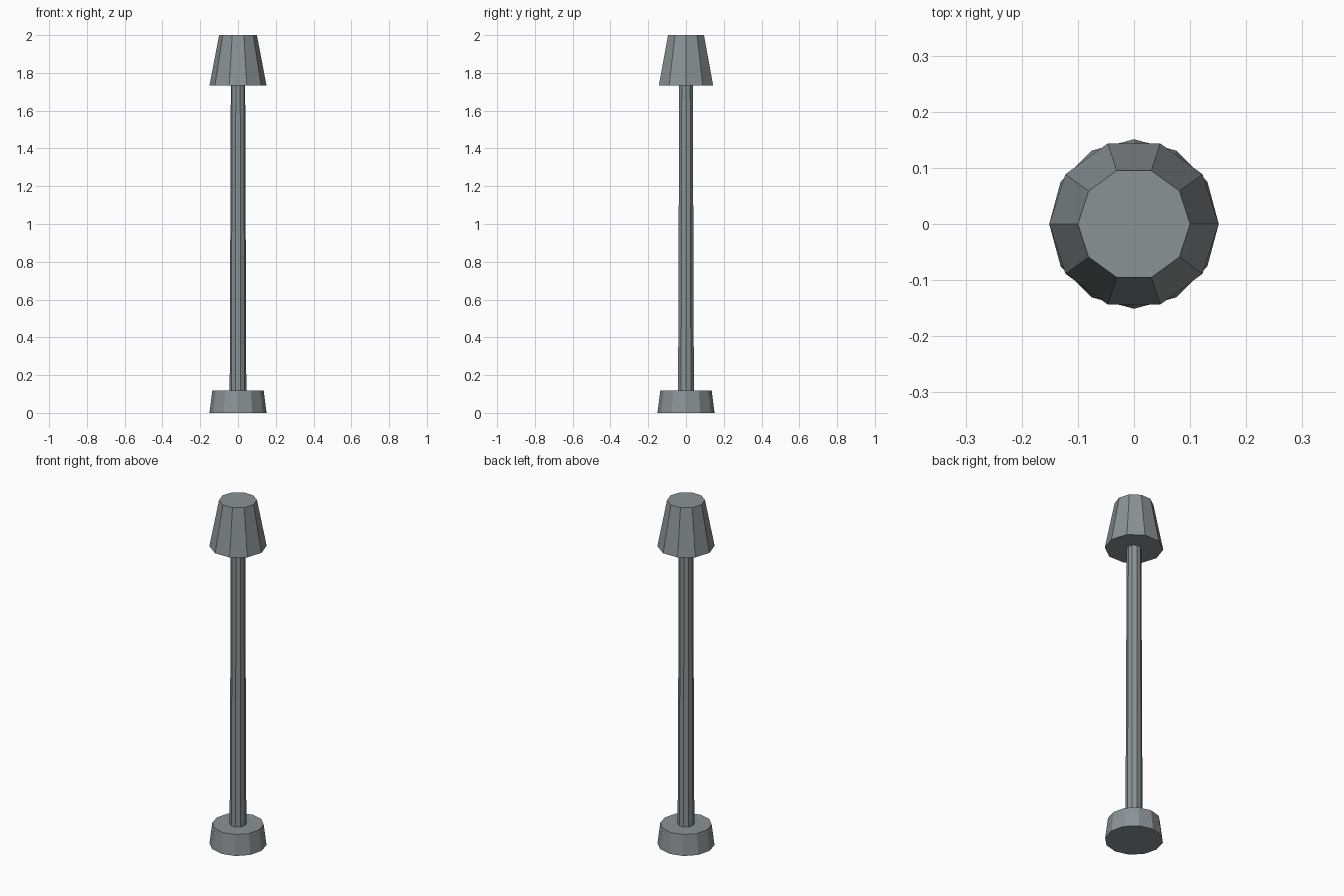
import bpy

if "Cube" in bpy.data.objects:
    bpy.data.objects.remove(bpy.data.objects["Cube"])

# Dark slate grey metal
slate = bpy.data.materials.new("slate_grey")
slate.diffuse_color = (0.25, 0.29, 0.31, 1)
slate.use_nodes = True
slate.node_tree.nodes["Principled BSDF"].inputs["Base Color"].default_value = slate.diffuse_color


def tapered(name, sides, r_bottom, r_top, z0, z1):
    """Flat-shaded tapered prism with a corner on the x axis."""
    bpy.ops.mesh.primitive_cone_add(
        vertices=sides, radius1=r_bottom, radius2=r_top, depth=z1 - z0,
        location=(0, 0, (z0 + z1) / 2))
    obj = bpy.context.object
    obj.name = name
    # The primitive starts on +y; swap x and y so a corner lies on +x
    for v in obj.data.vertices:
        v.co.x, v.co.y = v.co.y, v.co.x
    obj.data.flip_normals()
    obj.data.materials.append(slate)
    return obj


# Foot of the lamp
tapered("base", 12, 0.151, 0.136, 0.0, 0.118)
# Slim pole, slightly narrower towards the top
tapered("pole", 10, 0.044, 0.038, 0.118, 1.733)
# Closed lampshade
tapered("lampshade", 10, 0.151, 0.10, 1.733, 2.0)
